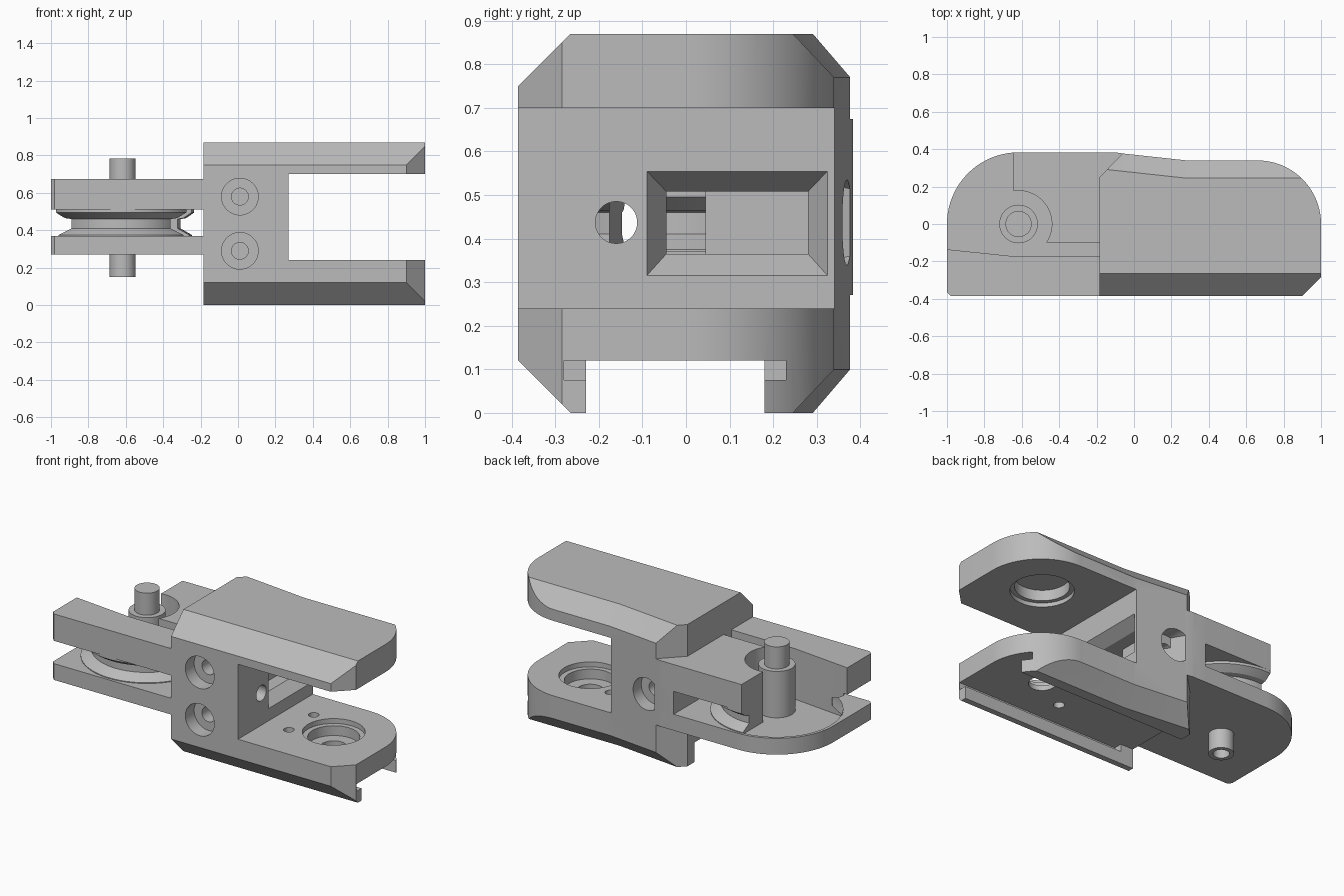
import bpy, bmesh, math
from mathutils import Matrix, Vector

if "Cube" in bpy.data.objects:
    bpy.data.objects.remove(bpy.data.objects["Cube"])

grey = bpy.data.materials.new("machined grey")
grey.diffuse_color = (0.5, 0.5, 0.5, 1)
grey.use_nodes = True
grey.node_tree.nodes["Principled BSDF"].inputs["Base Color"].default_value = grey.diffuse_color


def add(name, bm):
    bmesh.ops.recalc_face_normals(bm, faces=bm.faces)
    me = bpy.data.meshes.new(name)
    bm.to_mesh(me)
    bm.free()
    me.materials.append(grey)
    ob = bpy.data.objects.new(name, me)
    bpy.context.collection.objects.link(ob)
    return ob


def loft(name, sections):
    """Closed solid through matching rings of points."""
    bm = bmesh.new()
    rings = [[bm.verts.new(p) for p in s] for s in sections]
    n = len(rings[0])
    for a, b in zip(rings, rings[1:]):
        for i in range(n):
            bm.faces.new((a[i], a[(i + 1) % n], b[(i + 1) % n], b[i]))
    bm.faces.new(rings[0])
    bm.faces.new(rings[-1])
    return add(name, bm)


def prism(name, plan, z0, z1):
    return loft(name, [[(x, y, z) for x, y in plan] for z in (z0, z1)])


def box(name, x0, x1, y0, y1, z0, z1):
    return prism(name, [(x0, y0), (x1, y0), (x1, y1), (x0, y1)], z0, z1)


def arc(cx, cy, r, a0, a1, n):
    return [(cx + r * math.cos(math.radians(a0 + (a1 - a0) * i / n)),
             cy + r * math.sin(math.radians(a0 + (a1 - a0) * i / n))) for i in range(n + 1)]


def turned(name, centre, profile, axis=(0, 0, 1), n=48):
    """Stack of circles (radius, distance along axis)."""
    rot = Vector((0, 0, 1)).rotation_difference(Vector(axis)).to_matrix()
    ring = arc(0, 0, 1, 0, 360, n)[:-1]
    return loft(name, [[Vector(centre) + rot @ Vector((r * x, r * y, h)) for x, y in ring]
                       for r, h in profile])


def combine(ob, other, op="DIFFERENCE", keep=False):
    m = ob.modifiers.new("bool", "BOOLEAN")
    m.operation, m.object, m.solver = op, other, "EXACT"
    bpy.context.view_layer.objects.active = ob
    bpy.ops.object.modifier_apply(modifier=m.name)
    if not keep:
        bpy.data.objects.remove(other)


# Fork body: plan outline intersected with a chamfered lengthwise section
plan = [(-0.185, -0.385), (0.9, -0.385), (1, -0.285), (1, 0)]
plan += arc(0.66, 0, 0.34, 0, 90, 20)[1:] + [(0.28, 0.34), (-0.06, 0.377), (-0.185, 0.25)]
body = prism("fork_body", plan, 0, 0.87)


def section(x, back):
    return [(x, y, z) for y, z in (
        (-0.265, 0), (-0.385, 0.12), (-0.385, 0.75), (-0.265, 0.87),
        (back - 0.095, 0.87), (back, 0.77), (back, 0.1), (back - 0.095, 0))]


combine(body, loft("chamfers", [section(-0.3, 0.403), section(0.28, 0.34), section(1.1, 0.34)]), "INTERSECT")

# Fork gap, underside channel and its undercut
combine(body, box("gap", 0.27, 1.2, -0.6, 0.6, 0.24, 0.70))
combine(body, box("channel", -0.4, 1.2, -0.23, 0.18, -0.1, 0.12))
combine(body, box("undercut", -0.1, 1.2, -0.28, 0.23, 0.075, 0.12))

# Tapered window through the web
combine(body, loft("window", [
    [(x, y0, z0), (x, y1, z0), (x, y1, z1), (x, y0, z1)] for x, y0, y1, z0, z1 in (
        (0.271, -0.09, 0.325, 0.315, 0.555), (0.20, -0.045, 0.28, 0.365, 0.508),
        (0.12, -0.045, 0.28, 0.365, 0.508))]))
combine(body, box("slot", -0.3, 0.13, -0.045, 0.045, 0.365, 0.508))
combine(body, turned("cord_hole", (-0.3, -0.16, 0.437), [(0.048, 0), (0.048, 0.7)], (1, 0, 0)))

# Counterbored screw holes, front pair and back single
for z in (0.29, 0.58):
    combine(body, turned("screw", (0.01, -0.5, z),
                         [(0.098, 0), (0.098, 0.2), (0.045, 0.2), (0.045, 0.38)], (0, 1, 0)))
combine(body, turned("screw", (0.01, 0.5, 0.437),
                     [(0.098, 0), (0.098, 0.22), (0.045, 0.22), (0.045, 0.36)], (0, -1, 0)))

# Bearing seats in both arms, small holes in the lower arm
combine(body, turned("seat", (0.65, 0, 0), [(0.075, 0.05), (0.075, 0.15), (0.145, 0.15),
                                            (0.145, 0.21), (0.175, 0.21), (0.175, 0.3)]))
combine(body, turned("seat", (0.65, 0, 0), [(0.175, 0.6), (0.175, 0.725), (0.15, 0.725), (0.15, 0.79)]))
for y in (-0.12, 0.12):
    combine(body, turned("small", (0.43, y, 0.05), [(0.03, 0), (0.03, 0.3)], n=24))

# Head plates, with the rounded far corner
PX = -0.617
head_plan = [(-0.98, -0.385), (-0.1, -0.385), (-0.1, 0.383)]
head_plan += arc(PX, 0, 0.383, 90, 180, 20) + [(-1, -0.365)]
head_plan[-2] = (-1, 0)
lower = prism("lower_head_plate", head_plan, 0.27, 0.37)
upper = prism("upper_head_plate", head_plan, 0.51, 0.675)
core = turned("groove_core", (PX, 0, 0), [(0.37, 0.36), (0.37, 0.375), (0.31, 0.41), (0.31, 0.46),
                                          (0.34, 0.465), (0.383, 0.495), (0.383, 0.52)], n=64)

# Open corner and slot behind the front bar
corner = [(-1.1, -0.125), (-0.62, -0.175), (-0.184, -0.175), (-0.184, -0.1)]
corner += arc(PX, 0, 0.178, -34, 99, 20) + [(-0.645, 0.5), (-1.1, 0.5)]
cut = prism("corner_cut", corner, 0.365, 1)
combine(upper, cut, keep=True)
combine(core, cut)
combine(lower, turned("recess", (PX, 0, 0), [(0.365, 0.34), (0.365, 0.5)], n=64))

# Keep the core footing level with the recess floor
foot = turned("core_foot", (PX, 0, 0), [(0.365, 0.33), (0.365, 0.365)], n=64)
combine(foot, prism("corner_cut", corner, 0.2, 1))

# Strip joining the head to the back of the fork body
prism("back_joint", [(-0.185, 0.2), (0.0, 0.2), (-0.05, 0.376), (-0.1, 0.383), (-0.185, 0.383)], 0.27, 0.675)

# Axle pin with hollow lower end and its shoulder
pin = turned("axle_pin", (PX, 0, 0), [(0.07, 0.15), (0.07, 0.785)], n=32)
combine(pin, turned("bore", (PX, 0, 0), [(0.045, 0.1), (0.045, 0.25)], n=32))
turned("pin_shoulder", (PX, 0, 0), [(0.103, 0.335), (0.103, 0.65)], n=40)

# Smooth round surfaces, keep hard edges
for ob in bpy.context.scene.objects:
    bpy.ops.object.select_all(action="DESELECT")
    ob.select_set(True)
    bpy.context.view_layer.objects.active = ob
    bpy.ops.object.shade_smooth_by_angle(angle=math.radians(25))
